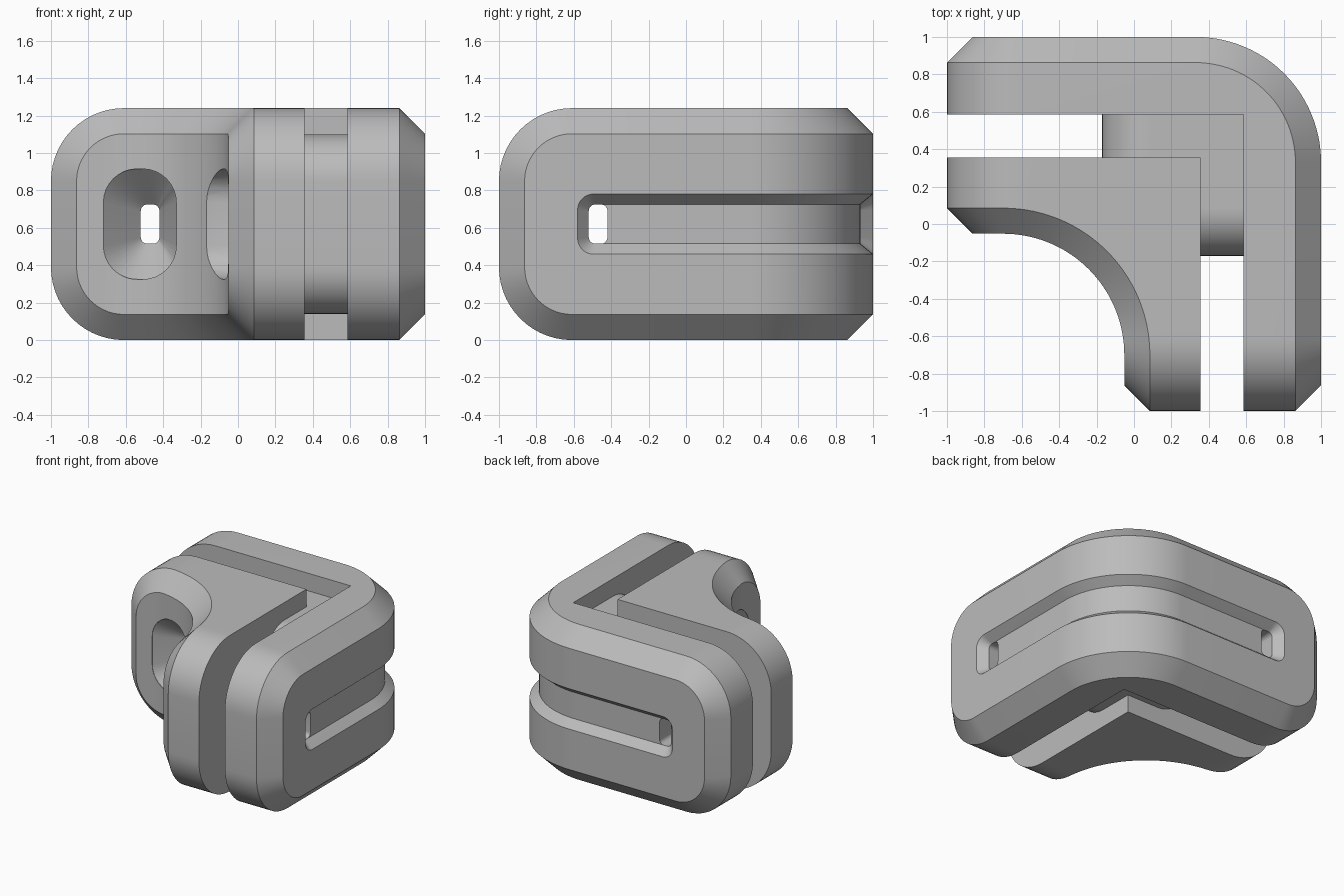
import bpy, bmesh
from math import sin, cos, pi, acos, sqrt

if "Cube" in bpy.data.objects:
    bpy.data.objects.remove(bpy.data.objects["Cube"], do_unlink=True)

MID_Z = 0.62
HALF = 0.62
CHAMFER = 0.137
STEPS = 14

grey = bpy.data.materials.new("light grey plastic")
grey.use_nodes = True
grey.diffuse_color = (0.5, 0.5, 0.5, 1)
grey.node_tree.nodes["Principled BSDF"].inputs["Base Color"].default_value = (0.5, 0.5, 0.5, 1)


def make_object(name, bm):
    bmesh.ops.recalc_face_normals(bm, faces=bm.faces[:])
    mesh = bpy.data.meshes.new(name)
    bm.to_mesh(mesh)
    bm.free()
    mesh.materials.append(grey)
    obj = bpy.data.objects.new(name, mesh)
    bpy.context.collection.objects.link(obj)
    return obj


def layer_path(pos, half, tip, corner, centre):
    """Points (x, y, half height) of an L-shaped layer, from one tip to the other.
    With no bend centre, the L has a sharp corner."""
    radius = pos - centre if centre is not None else 0

    def offset(x):
        if centre is None or x <= centre:
            return pos
        return centre + sqrt(radius ** 2 - (x - centre) ** 2)

    pts = []
    for i in range(STEPS + 1):                       # rounded tip
        a = i / STEPS * pi / 2
        x = tip + corner * (1 - cos(a))
        pts.append((x, offset(x), half - corner + corner * sin(a)))
    end = tip + corner
    for i in range(1 if centre is not None and end > centre else 0, STEPS + 1):
        f = i / STEPS                                # along to the diagonal
        if centre is None:
            x = end + (pos - end) * max(f, 0.02)
            pts.append((x, pos, half))
        else:
            start = acos(max(0, (end - centre) / radius))
            a = start + (pi / 4 - start) * f
            pts.append((centre + radius * cos(a), centre + radius * sin(a), half))
    return pts + [(y, x, h) for x, y, h in reversed(pts[:-1])]


def bent_solid(name, layers):
    """Loft a solid through several nested L-shaped layers."""
    paths = [layer_path(*layer) for layer in layers]
    # keep equal station counts when some layers skip the bend start
    count = min(len(p) for p in paths)
    for p in paths:
        if len(p) > count:
            del p[len(p) - STEPS - 2], p[STEPS + 1]
    bm = bmesh.new()
    rings = []
    for station in zip(*paths):
        top = [bm.verts.new((x, y, MID_Z + h)) for x, y, h in station]
        low = [bm.verts.new((x, y, MID_Z - h)) for x, y, h in station]
        rings.append(top + low[::-1])
    n = len(rings[0])
    for a, b in zip(rings, rings[1:]):
        for i in range(n):
            j = (i + 1) % n
            bm.faces.new((a[i], a[j], b[j], b[i]))
    for ring in (rings[0], rings[-1]):
        for i in range(len(layers) - 1):
            bm.faces.new((ring[i], ring[i + 1], ring[n - 2 - i], ring[n - 1 - i]))
    return make_object(name, bm)


def hole_cutter(name, swap):
    """Strap hole that flares into an oval funnel on the inside."""
    bm = bmesh.new()
    rings = []
    # depth, centre, half width, half height, corner radius
    for y, cx, w, h, r in ((0.95, -0.47, 0.05, 0.105, 0.035),
                           (0.14, -0.47, 0.05, 0.105, 0.035),
                           (-0.05, -0.525, 0.195, 0.295, 0.18),
                           (-0.4, -0.525, 0.195, 0.295, 0.18)):
        ring = []
        for k, (sx, sz) in enumerate(((1, 1), (-1, 1), (-1, -1), (1, -1))):
            for i in range(9):
                a = (k + i / 8) * pi / 2
                x = cx + sx * (w - r) + r * cos(a)
                z = MID_Z + sz * (h - r) + r * sin(a)
                ring.append(bm.verts.new((y, x, z) if swap else (x, y, z)))
        rings.append(ring)
    for a, b in zip(rings, rings[1:]):
        for i in range(len(a)):
            j = (i + 1) % len(a)
            bm.faces.new((a[i], a[j], b[j], b[i]))
    bm.faces.new(rings[0])
    bm.faces.new(rings[-1])
    return make_object(name, bm)


def cut(obj, cutters):
    bpy.context.view_layer.objects.active = obj
    for cutter in cutters:
        mod = obj.modifiers.new("cut", 'BOOLEAN')
        mod.operation = 'DIFFERENCE'
        mod.solver = 'EXACT'
        mod.object = cutter
        bpy.ops.object.modifier_apply(modifier=mod.name)


# Outer jaw: sharp inside corner, rounded and chamfered outside
outer_jaw = bent_solid("outer_jaw", [
    (0.585, HALF, -1, 0.39, None),
    (1 - CHAMFER, HALF, -1, 0.39, 0.33),
    (1, HALF - CHAMFER, CHAMFER - 1, 0.39 - CHAMFER, 0.33)])

# Inner jaw: sharp outside corner, broad concave bend inside
inner_jaw = bent_solid("inner_jaw", [
    (0.355, HALF, -1, 0.39, None),
    (0.085, HALF, -1, 0.39, -0.7),
    (0.085 - CHAMFER, HALF - CHAMFER, CHAMFER - 1, 0.39 - CHAMFER, -0.7)])

# Web joining the jaws at the corner
corner_web = bent_solid("corner_web", [
    (0.345, 0.48, -0.17, 0.25, None),
    (0.595, 0.48, -0.17, 0.25, None)])

# Strap groove around the outside, and the strap holes at its ends
groove = bent_solid("groove_cutter", [
    (0.932, 0.105, -0.52, 0.035, 0.33),
    (1.02, 0.177, -0.597, 0.1, 0.33)])
holes = [hole_cutter("hole_cutter_back", False), hole_cutter("hole_cutter_side", True)]
cut(outer_jaw, [groove] + holes)
cut(inner_jaw, holes)
for cutter in [groove] + holes:
    bpy.data.objects.remove(cutter, do_unlink=True)

# Smooth bends, crisp edges
bpy.ops.object.select_all(action='DESELECT')
for part in (outer_jaw, inner_jaw, corner_web):
    part.select_set(True)
bpy.context.view_layer.objects.active = outer_jaw
bpy.ops.object.shade_smooth_by_angle(angle=pi / 6)
